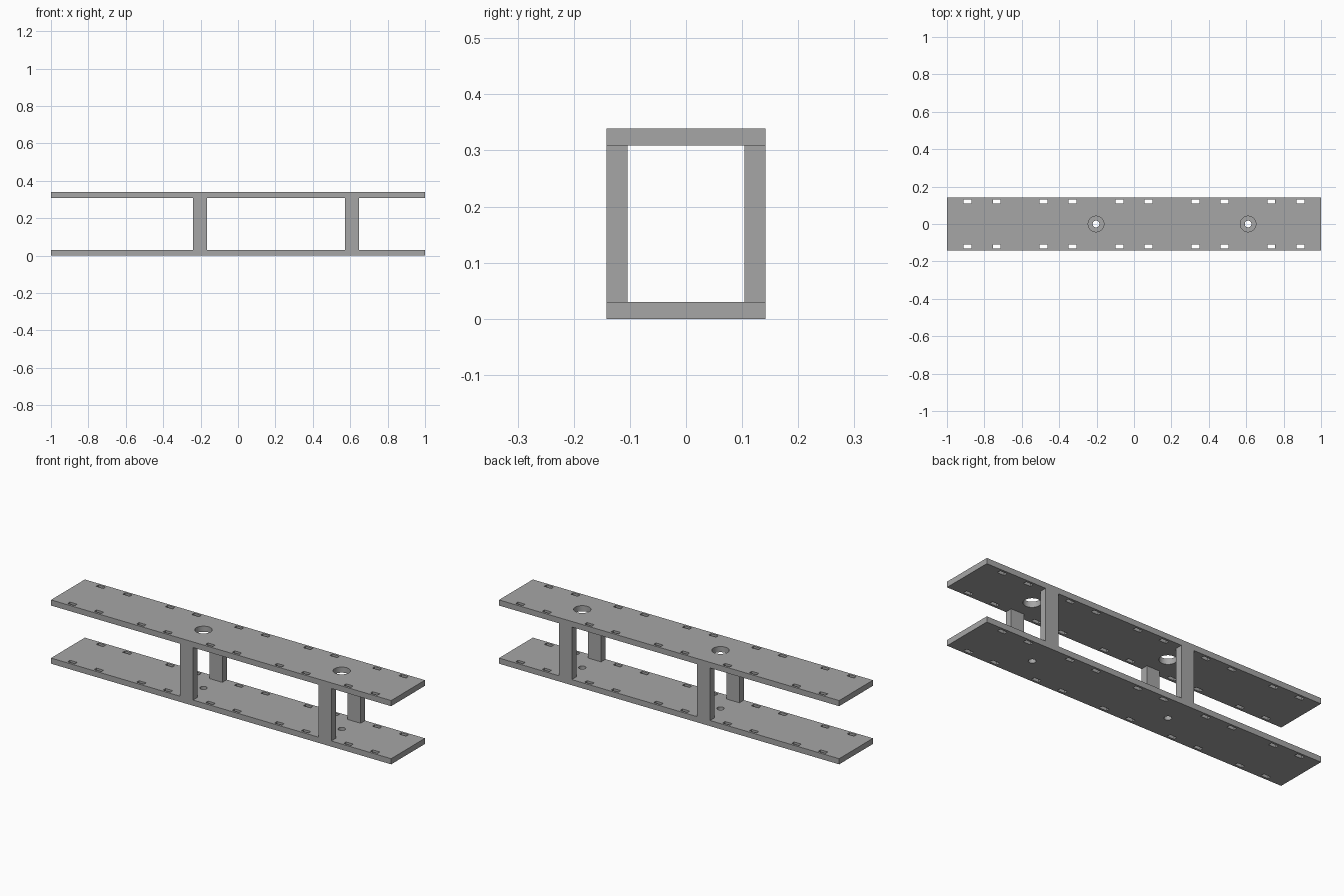
import bpy
import bmesh
from mathutils import Matrix, Vector

if "Cube" in bpy.data.objects:
    bpy.data.objects.remove(bpy.data.objects["Cube"], do_unlink=True)

LENGTH, WIDTH, HEIGHT, THICK = 2.0, 0.284, 0.339, 0.03
POST_X = (-0.203, 0.61)
POST_W, POST_D = 0.076, 0.038
SLOT_CENTRES = [0.406 * i for i in range(-2, 3)]
SLOT_OFFSET, SLOT_Y = 0.078, 0.12

gray = bpy.data.materials.new("plain gray")
gray.use_nodes = True
gray.diffuse_color = (0.38, 0.38, 0.38, 1)
gray.node_tree.nodes["Principled BSDF"].inputs["Base Color"].default_value = (0.38, 0.38, 0.38, 1)


def add_box(bm, centre, size):
    matrix = Matrix.Translation(centre) @ Matrix.Diagonal(Vector(size)).to_4x4()
    bmesh.ops.create_cube(bm, size=1, matrix=matrix)


def make_object(name, bm):
    mesh = bpy.data.meshes.new(name)
    bm.to_mesh(mesh)
    bm.free()
    mesh.materials.append(gray)
    obj = bpy.data.objects.new(name, mesh)
    bpy.context.collection.objects.link(obj)
    return obj


def make_plate(name, z, hole_radius):
    bm = bmesh.new()
    add_box(bm, (0, 0, z), (LENGTH, WIDTH, THICK))
    plate = make_object(name, bm)

    # Paired edge slots and round centre holes
    bm = bmesh.new()
    for centre in SLOT_CENTRES:
        for side in (-1, 1):
            for y in (-SLOT_Y, SLOT_Y):
                add_box(bm, (centre + side * SLOT_OFFSET, y, z), (0.042, 0.02, 0.1))
    for x in POST_X:
        bmesh.ops.create_cone(bm, cap_ends=True, segments=32, radius1=hole_radius,
                              radius2=hole_radius, depth=0.1,
                              matrix=Matrix.Translation((x, 0, z)))
    cutter = make_object(name + "_cutter", bm)
    cutter.hide_render = True

    cut = plate.modifiers.new("holes", "BOOLEAN")
    cut.operation, cut.solver, cut.object = "DIFFERENCE", "EXACT", cutter
    bpy.ops.object.select_all(action="DESELECT")
    bpy.context.view_layer.objects.active = plate
    plate.select_set(True)
    bpy.ops.object.modifier_apply(modifier=cut.name)
    bpy.data.objects.remove(cutter, do_unlink=True)
    bpy.ops.object.shade_smooth_by_angle()


# Two long plates: large holes above, small holes below
make_plate("bottom_plate", THICK / 2, 0.018)
make_plate("top_plate", HEIGHT - THICK / 2, 0.042)

# Four posts flush with the long edges
for x, end in zip(POST_X, ("right", "left")):
    for side, face in ((-1, "front"), (1, "back")):
        bm = bmesh.new()
        add_box(bm, (x, side * (WIDTH - POST_D) / 2, HEIGHT / 2),
                (POST_W, POST_D, HEIGHT - 2 * THICK))
        make_object(f"{face}_{end}_post", bm)
